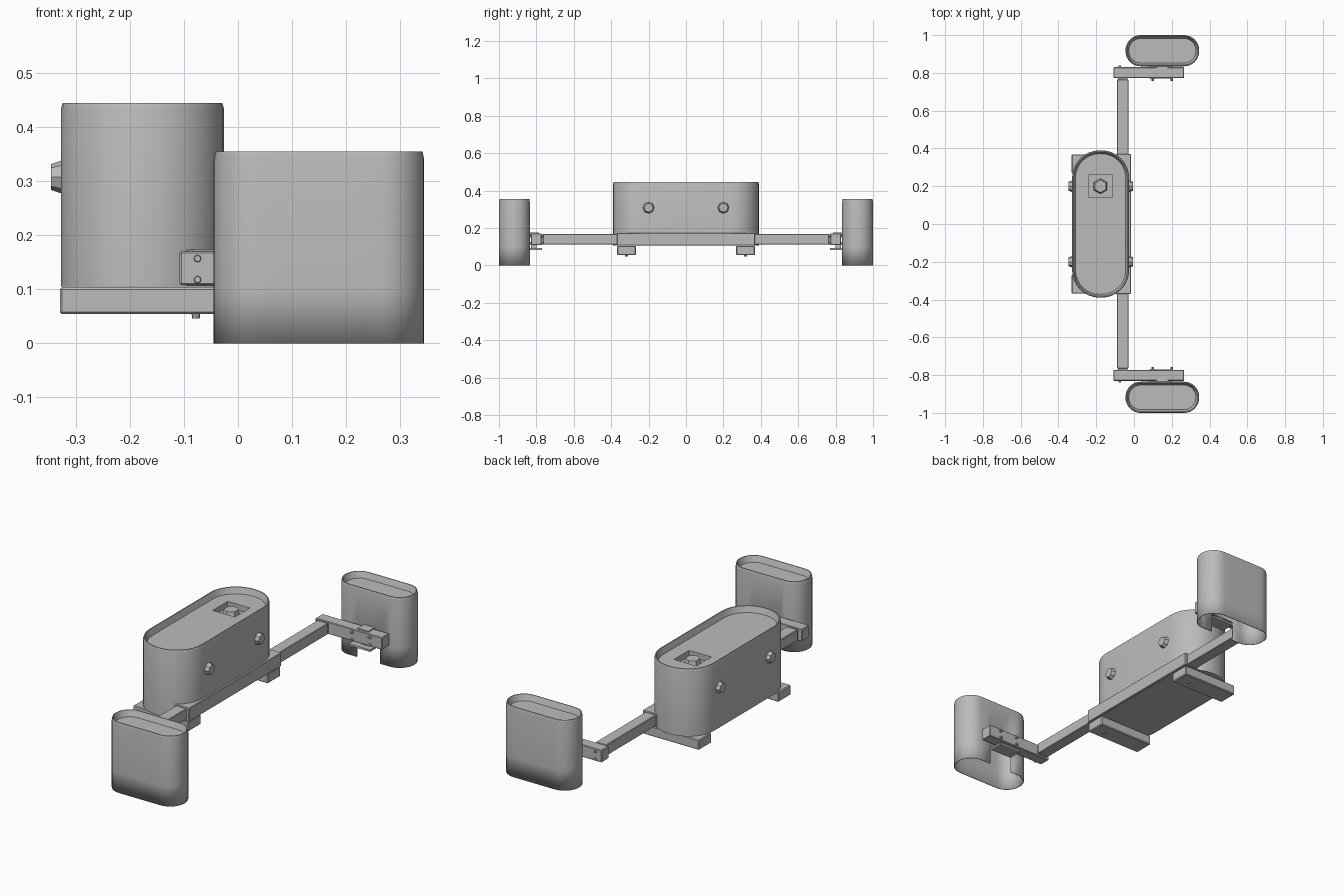
import bpy, bmesh, math
from mathutils import Matrix, Vector

cube = bpy.data.objects.get("Cube")
if cube:
    bpy.data.objects.remove(cube, do_unlink=True)

grey = bpy.data.materials.new("plain_grey")
grey.use_nodes = True
grey.diffuse_color = (0.5, 0.5, 0.5, 1)
grey.node_tree.nodes["Principled BSDF"].inputs["Base Color"].default_value = (0.5, 0.5, 0.5, 1)


def finish(name, bm, smooth=False):
    """Turn a bmesh into a named grey object."""
    bmesh.ops.recalc_face_normals(bm, faces=bm.faces)
    mesh = bpy.data.meshes.new(name)
    bm.to_mesh(mesh)
    bm.free()
    mesh.materials.append(grey)
    ob = bpy.data.objects.new(name, mesh)
    bpy.context.collection.objects.link(ob)
    if smooth:
        bpy.ops.object.select_all(action='DESELECT')
        ob.select_set(True)
        bpy.context.view_layer.objects.active = ob
        bpy.ops.object.shade_smooth_by_angle(angle=math.radians(30))
    return ob


def box(name, x0, x1, y0, y1, z0, z1, bevel=0.0):
    bm = bmesh.new()
    size = Vector((x1 - x0, abs(y1 - y0), z1 - z0))
    mid = Vector((x0 + x1, y0 + y1, z0 + z1)) / 2
    bmesh.ops.create_cube(bm, size=1, matrix=Matrix.Translation(mid) @ Matrix.Diagonal(size).to_4x4())
    if bevel:
        bmesh.ops.bevel(bm, geom=bm.edges[:], offset=bevel, segments=1, affect='EDGES')
    return finish(name, bm)


def stud(name, pos, axis, r0, r1, depth, sides=8):
    """Tapered knob whose base sits at pos and points along axis."""
    bm = bmesh.new()
    axis = Vector(axis)
    turn = axis.to_track_quat('Z', 'Y').to_matrix().to_4x4()
    bmesh.ops.create_cone(bm, cap_ends=True, segments=sides, radius1=r0, radius2=r1, depth=depth,
                          matrix=Matrix.Translation(Vector(pos) + axis * depth / 2) @ turn)
    return finish(name, bm)


def outline(cx, cy, hx, hy, r, segs=8):
    """Rounded rectangle, anticlockwise."""
    pts = []
    for k, (sx, sy) in enumerate([(1, 1), (-1, 1), (-1, -1), (1, -1)]):
        for i in range(segs + 1):
            a = math.pi / 2 * (k + i / segs)
            pts.append((cx + sx * (hx - r) + r * math.cos(a), cy + sy * (hy - r) + r * math.sin(a)))
    return pts


def shell(cx, cy, hx, hy, r, levels, floor):
    """Loft rounded outlines through (inset, height) levels and cap the top."""
    bm = bmesh.new()
    loops = []
    for inset, z in levels:
        pts = outline(cx, cy, hx - inset, hy - inset, r - inset)
        loops.append([bm.verts.new((x, y, z)) for x, y in pts])
    for low, high in zip(loops, loops[1:]):
        for i in range(len(low)):
            j = (i + 1) % len(low)
            bm.faces.new((low[i], low[j], high[j], high[i]))
    bm.faces.new(loops[-1])
    if floor:
        bm.faces.new(loops[0][::-1])
    return bm


# Central tank with a sunken lid
tank = finish("tank", shell(-0.177, 0, 0.151, 0.39, 0.146,
              [(0, 0.105), (0, 0.435), (0.003, 0.445), (0.008, 0.445), (0.018, 0.415)], True))

# Square well in the lid
well = box("well_cutter", -0.24, -0.115, 0.14, 0.26, 0.385, 0.5)
cut = tank.modifiers.new("well", 'BOOLEAN')
cut.object = well
cut.solver = 'EXACT'
bpy.ops.object.select_all(action='DESELECT')
tank.select_set(True)
bpy.context.view_layer.objects.active = tank
bpy.ops.object.modifier_apply(modifier="well")
bpy.data.objects.remove(well, do_unlink=True)
bpy.ops.object.shade_smooth_by_angle(angle=math.radians(30))
stud("filler_cap", (-0.178, 0.2, 0.38), (0, 0, 1), 0.042, 0.034, 0.035, 6)

# Main beam and the wider sleeve around its middle
box("beam", -0.09, -0.03, -0.765, 0.765, 0.112, 0.168, 0.003)
box("beam_sleeve", -0.097, -0.015, -0.37, 0.37, 0.106, 0.174, 0.003)

for side, s in (("front", -1), ("back", 1)):
    # Cross bars under the tank, with bolts
    box(side + "_cross_bar", -0.33, -0.02, s * 0.268, s * 0.368, 0.054, 0.104, 0.004)
    stud(side + "_cross_bar_bolt", (-0.078, s * 0.318, 0.055), (0, 0, -1), 0.008, 0.007, 0.009)

    # Knobs on both long sides of the tank
    stud(side + "_left_knob", (-0.03, s * 0.2, 0.308), (1, 0, 0), 0.032, 0.024, 0.024)
    stud(side + "_right_knob", (-0.322, s * 0.2, 0.308), (-1, 0, 0), 0.032, 0.024, 0.024)

    # End pod, open below, with a notch in the inner wall
    bm = shell(0.15, s * 0.9175, 0.195, 0.0825, 0.08,
               [(0, 0), (0, 0.34), (0.003, 0.355), (0.007, 0.355), (0.018, 0.325)], False)
    for point, normal in (((0.08, 0, 0), (1, 0, 0)), ((0.21, 0, 0), (1, 0, 0)), ((0, 0, 0.1), (0, 0, 1))):
        bmesh.ops.bisect_plane(bm, geom=bm.verts[:] + bm.edges[:] + bm.faces[:],
                               plane_co=point, plane_no=normal)
    notch = []
    for f in bm.faces:
        c = f.calc_center_median()
        if 0.08 < c.x < 0.21 and c.z < 0.1 and abs(c.y) < 0.86:
            notch.append(f)
    bmesh.ops.delete(bm, geom=notch, context='FACES')
    pod = finish(side + "_pod", bm, smooth=True)
    wall = pod.modifiers.new("wall", 'SOLIDIFY')
    wall.thickness = 0.004
    wall.offset = -1

    # Bracket joining the beam to the pod
    box(side + "_bracket", -0.108, 0.265, s * 0.772, s * 0.83, 0.108, 0.17, 0.003)
    box(side + "_beam_collar", -0.085, -0.035, s * 0.75, s * 0.775, 0.118, 0.162)
    box(side + "_bracket_pad", 0.12, 0.18, s * 0.785, s * 0.84, 0.165, 0.175)
    box(side + "_bracket_tab", 0.08, 0.2, s * 0.77, s * 0.84, 0.082, 0.092)
    box(side + "_tab_stem", 0.13, 0.16, s * 0.8, s * 0.83, 0.09, 0.11)

    # Bracket bolts
    for z in (0.118, 0.157):
        stud(side + "_outer_bolt", (-0.075, s * 0.829, z), (0, s, 0), 0.007, 0.006, 0.009)
        for x in (0.1, 0.2):
            stud(side + "_inner_bolt", (x, s * 0.774, z), (0, -s, 0), 0.008, 0.006, 0.016)
